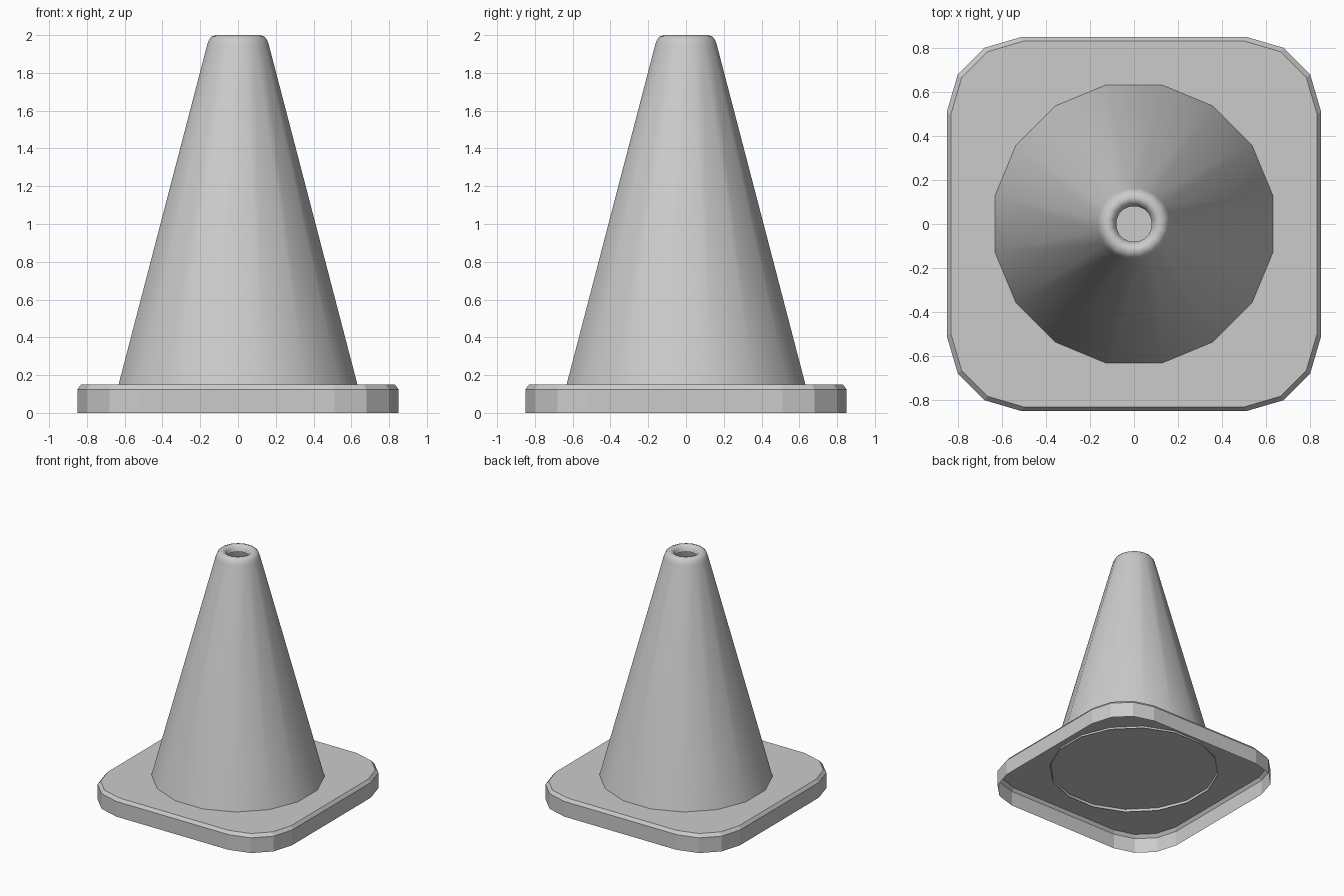
import bpy
import math

if "Cube" in bpy.data.objects:
    bpy.data.objects.remove(bpy.data.objects["Cube"])


def loft(name, rings, cap_last=False):
    """Skin a list of equal-length closed rings of points."""
    n = len(rings[0])
    verts = [p for ring in rings for p in ring]
    faces = [(k * n + i, k * n + (i + 1) % n, (k + 1) * n + (i + 1) % n, (k + 1) * n + i)
             for k in range(len(rings) - 1) for i in range(n)]
    if cap_last:
        faces.append(tuple(range((len(rings) - 1) * n, len(rings) * n)))
    mesh = bpy.data.meshes.new(name)
    mesh.from_pydata(verts, [], faces)
    obj = bpy.data.objects.new(name, mesh)
    bpy.context.collection.objects.link(obj)
    return obj


# Base plate: rounded square shell, open underneath, bevelled top edge
corner = [(0.85, 0.51), (0.80, 0.68), (0.68, 0.80), (0.51, 0.85)]
outline = []
for q in range(4):
    c, s = round(math.cos(q * math.pi / 2)), round(math.sin(q * math.pi / 2))
    outline += [(x * c - y * s, x * s + y * c) for x, y in corner]
levels = [(1.0, 0.0), (1.0, 0.125), (0.978, 0.15)]
loft("base_plate", [[(x * f, y * f, z) for x, y in outline] for f, z in levels], cap_last=True)

# Cone: 16-sided open shell with a rolled lip, dipping just through the plate
SIDES = 16
profile = [(0.650, 0.13), (0.166, 1.95), (0.157, 1.975), (0.143, 1.992), (0.122, 2.0),
           (0.104, 1.995), (0.090, 1.98), (0.082, 1.95)]
angles = [2 * math.pi * (i + 0.5) / SIDES for i in range(SIDES)]
cone = loft("cone_body", [[(r * math.cos(a), r * math.sin(a), z) for a in angles]
                          for r, z in profile])
bpy.context.view_layer.objects.active = cone
cone.select_set(True)
bpy.ops.object.shade_smooth_by_angle(angle=math.radians(50))
